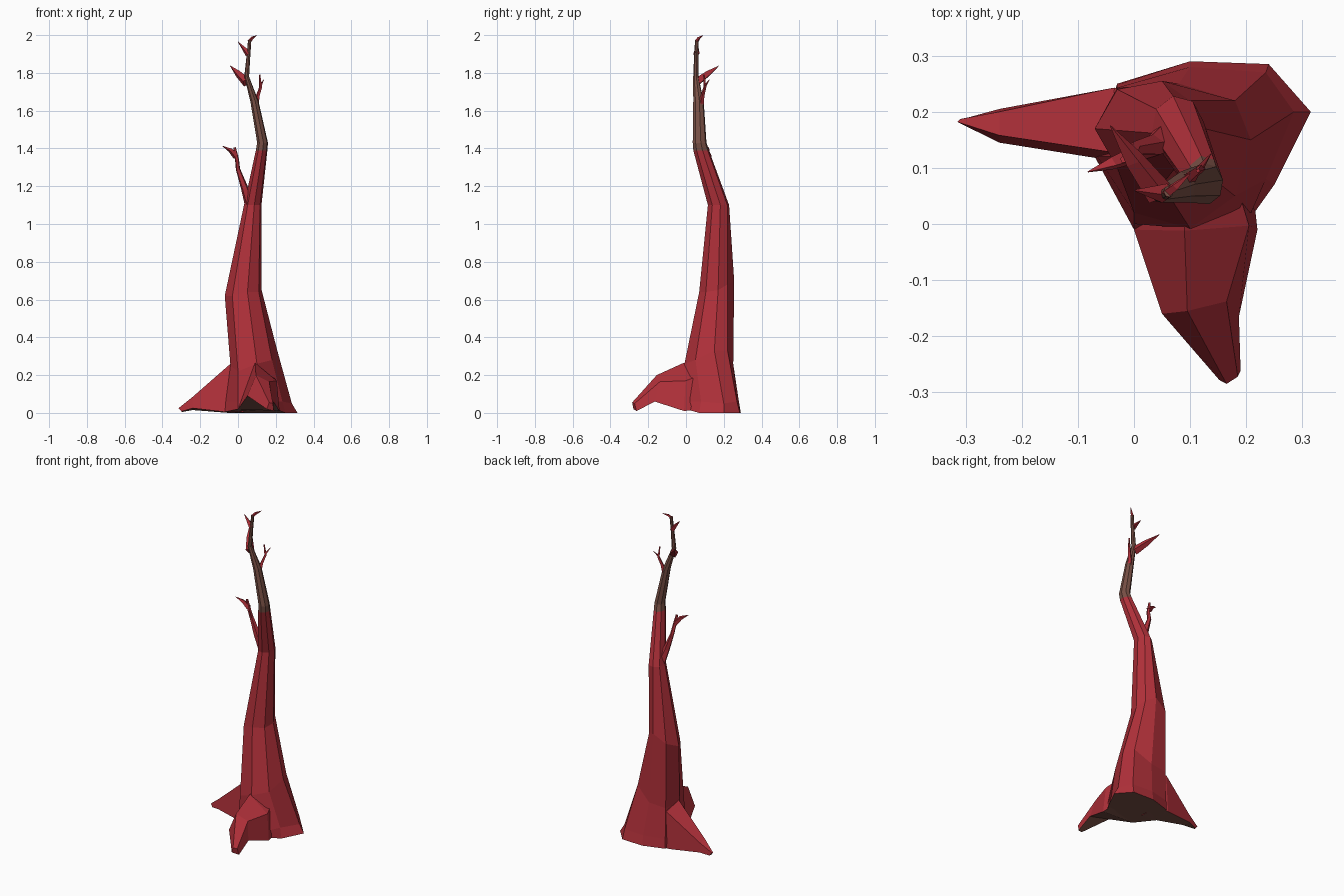
import bpy, bmesh, math
from mathutils import Vector


def material(name, rgb):
    m = bpy.data.materials.new(name)
    m.diffuse_color = (*rgb, 1)
    return m


RED = material("red bark", (0.44, 0.03, 0.042))
BROWN = material("bare brown wood", (0.19, 0.08, 0.06))


def loft(name, rings, brown_rule):
    """Skin a list of equal-length rings, cap both ends, colour faces by a rule."""
    bm = bmesh.new()
    loops = [[bm.verts.new(p) for p in r] for r in rings]
    n = len(loops[0])
    for a, b in zip(loops, loops[1:]):
        for i in range(n):
            j = (i + 1) % n
            bm.faces.new((a[i], a[j], b[j], b[i]))
    bm.faces.new(loops[0])
    bm.faces.new(loops[-1])
    bmesh.ops.recalc_face_normals(bm, faces=bm.faces)
    for f in bm.faces:
        f.material_index = int(brown_rule(f))
    me = bpy.data.meshes.new(name)
    bm.to_mesh(me)
    bm.free()
    me.materials.append(RED)
    me.materials.append(BROWN)
    ob = bpy.data.objects.new(name, me)
    bpy.context.collection.objects.link(ob)
    return ob


def oval(x, y, z, rx, ry, n=8):
    start = math.radians(-125)
    return [(x + rx * math.cos(start + i * math.tau / n),
             y + ry * math.sin(start + i * math.tau / n), z) for i in range(n)]


def twig(name, *points, sides=4):
    """Tapering tube along (x, y, z, radius) points."""
    rings = []
    for k, p in enumerate(points):
        a, b = points[max(k - 1, 0)], points[min(k + 1, len(points) - 1)]
        d = (Vector(b[:3]) - Vector(a[:3])).normalized()
        u = d.cross(Vector((0.3, 1, 0.1))).normalized()
        v = d.cross(u)
        rings.append([Vector(p[:3]) + p[3] * (u * math.cos(t) + v * math.sin(t))
                      for t in (i * math.tau / sides for i in range(sides))])
    loft(name, rings, lambda f: False)


def underside(f):
    return f.normal.z < -0.6


# Trunk: flared foot, bent shaft, bare brown top
trunk = [
    [(0.0, -0.01, 0.02), (0.20, 0.0, 0.02), (0.25, 0.07, 0), (0.315, 0.20, 0),
     (0.24, 0.285, 0), (0.10, 0.29, 0), (-0.03, 0.25, 0), (-0.07, 0.12, 0.005)],
    [(0.0, 0.0, 0.06), (0.20, 0.0, 0.06), (0.235, 0.08, 0.06), (0.285, 0.20, 0.05),
     (0.235, 0.27, 0.06), (0.10, 0.28, 0.06), (-0.03, 0.248, 0.06), (-0.065, 0.12, 0.06)],
    [(0.0, 0.02, 0.22), (0.10, -0.008, 0.26), (0.18, 0.05, 0.28), (0.208, 0.15, 0.33),
     (0.18, 0.22, 0.33), (0.08, 0.25, 0.26), (-0.03, 0.243, 0.25), (-0.04, 0.12, 0.25)],
    [(-0.03, 0.10, 0.62), (0.05, 0.07, 0.64), (0.11, 0.105, 0.64), (0.125, 0.17, 0.65),
     (0.10, 0.22, 0.68), (0.05, 0.255, 0.70), (-0.03, 0.24, 0.65), (-0.07, 0.17, 0.62)],
    oval(0.078, 0.172, 1.10, 0.047, 0.057),
    oval(0.125, 0.08, 1.39, 0.031, 0.042),
    oval(0.130, 0.072, 1.43, 0.029, 0.037),
    oval(0.087, 0.066, 1.65, 0.022, 0.028),
    oval(0.046, 0.052, 1.78, 0.013, 0.014),
    oval(0.056, 0.054, 1.90, 0.010, 0.011),
    oval(0.062, 0.058, 1.975, 0.009, 0.010),
]
loft("trunk", trunk,
     lambda f: f.calc_center_median().z > 1.395 or underside(f))

# Front root: arched, brown underneath
loft("front_root", [
    [(0.02, 0.08, 0.02), (0.09, 0.08, 0.26), (0.18, 0.08, 0.20), (0.21, 0.08, 0.02)],
    [(0.0, -0.01, 0.02), (0.09, -0.012, 0.265), (0.205, -0.003, 0.17), (0.22, -0.01, 0.01)],
    [(0.05, -0.16, 0.09), (0.095, -0.155, 0.20), (0.165, -0.138, 0.165), (0.187, -0.165, 0.06)],
    [(0.152, -0.278, 0.02), (0.165, -0.285, 0.055), (0.185, -0.272, 0.05), (0.19, -0.262, 0.01)],
], underside)

# Left root: steep front, broad sloping back
loft("left_root", [
    [(0.03, 0.10, 0.005), (0.03, 0.13, 0.26), (0.03, 0.22, 0.20), (0.03, 0.24, 0.005)],
    [(-0.07, 0.118, 0.005), (-0.04, 0.128, 0.26), (-0.035, 0.243, 0.23), (-0.05, 0.24, 0.0)],
    [(-0.24, 0.145, 0.025), (-0.24, 0.158, 0.085), (-0.24, 0.20, 0.07), (-0.24, 0.205, 0.015)],
    [(-0.30, 0.176, 0.008), (-0.315, 0.182, 0.025), (-0.31, 0.187, 0.025), (-0.295, 0.19, 0.005)],
], underside)

# Lower branch with its forked tip
twig("lower_branch", (0.065, 0.16, 1.10, 0.03), (0.035, 0.14, 1.19, 0.020),
     (0.0, 0.135, 1.29, 0.012), (-0.005, 0.12, 1.34, 0.011), (-0.018, 0.115, 1.405, 0.007), sides=5)
twig("lower_branch_spike", (-0.01, 0.12, 1.355, 0.017), (-0.04, 0.108, 1.39, 0.012),
     (-0.082, 0.093, 1.413, 0.001))

# Right twig with side spike
twig("right_twig", (0.09, 0.075, 1.61, 0.018), (0.105, 0.088, 1.68, 0.010),
     (0.12, 0.10, 1.725, 0.008), (0.114, 0.095, 1.79, 0.004))
twig("right_twig_spike", (0.118, 0.10, 1.73, 0.007), (0.137, 0.125, 1.765, 0.001))

# Spikes near the top
twig("back_spike", (0.045, 0.055, 1.75, 0.026), (0.0, 0.115, 1.795, 0.018),
     (-0.042, 0.175, 1.838, 0.001))
twig("left_spike", (0.055, 0.055, 1.90, 0.018), (0.0, 0.06, 1.965, 0.001))
twig("tip_spike", (0.058, 0.055, 1.965, 0.010), (0.075, 0.068, 1.985, 0.008),
     (0.10, 0.09, 1.999, 0.001))
